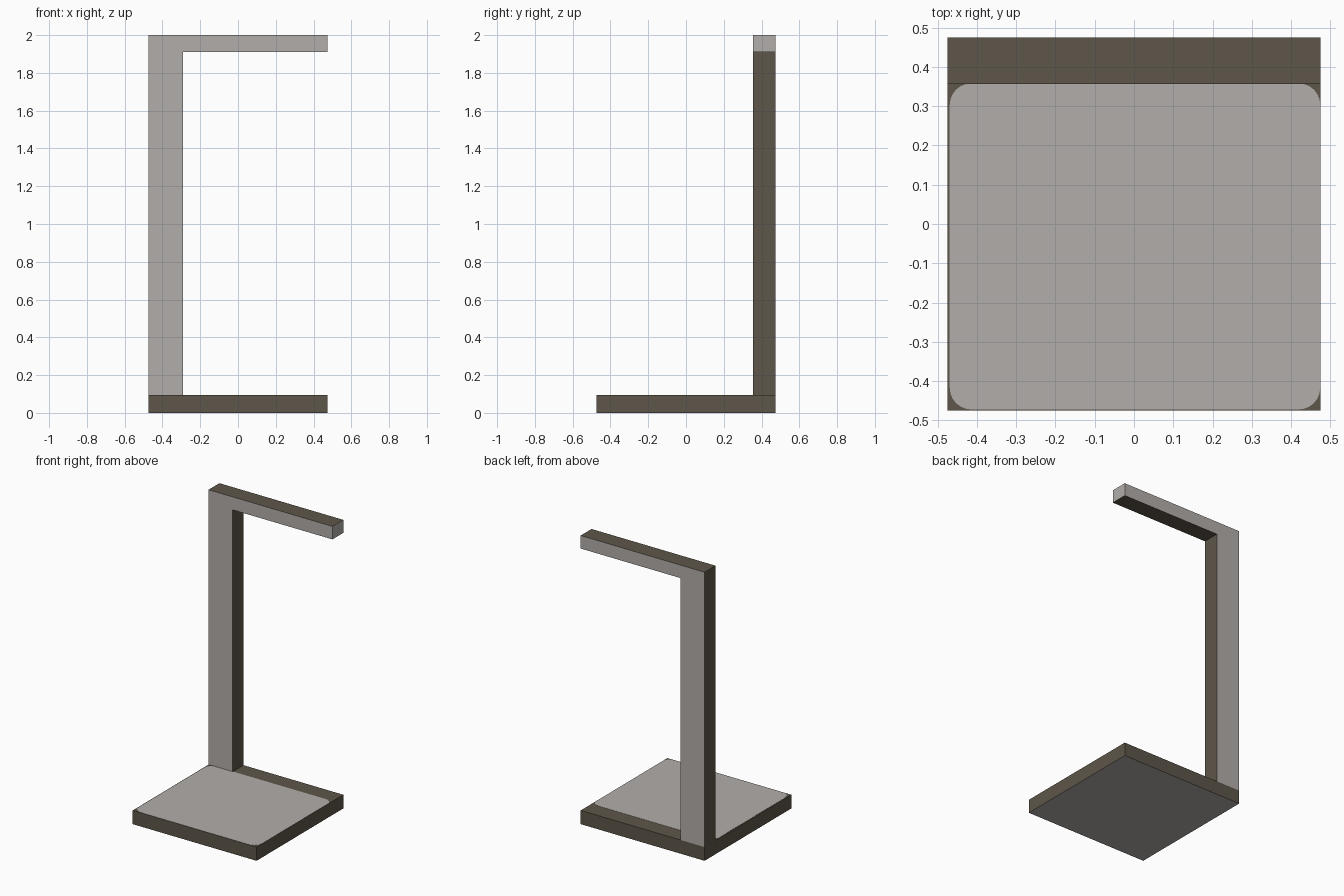
import bpy, bmesh, math

if "Cube" in bpy.data.objects:
    bpy.data.objects.remove(bpy.data.objects["Cube"])

H = 0.475          # half width of the base
BASE_Z = 0.095     # top of the base slab
BACK_Y = 0.356     # front face of the post and arm


def material(name, rgb):
    m = bpy.data.materials.new(name)
    m.diffuse_color = (*rgb, 1.0)
    m.use_nodes = True
    m.node_tree.nodes["Principled BSDF"].inputs["Base Color"].default_value = m.diffuse_color
    return m


BROWN = material("dark brown", (0.110, 0.093, 0.067))
GREY = material("light warm grey", (0.445, 0.420, 0.400))


def extrude(name, points, vec, grey_rule):
    """Extrude a closed outline along vec; grey_rule picks grey faces by normal."""
    bm = bmesh.new()
    face = bm.faces.new([bm.verts.new(p) for p in points])
    new = bmesh.ops.extrude_face_region(bm, geom=[face])["geom"]
    bmesh.ops.translate(bm, vec=vec,
                        verts=[g for g in new if isinstance(g, bmesh.types.BMVert)])
    bmesh.ops.recalc_face_normals(bm, faces=bm.faces)
    bm.normal_update()
    for f in bm.faces:
        f.material_index = 1 if grey_rule(f) else 0
    me = bpy.data.meshes.new(name)
    bm.to_mesh(me)
    bm.free()
    me.materials.append(BROWN)
    me.materials.append(GREY)
    ob = bpy.data.objects.new(name, me)
    bpy.context.collection.objects.link(ob)
    return ob


# base slab: brown rim, grey underside
extrude("base", [(-H, -H, 0), (H, -H, 0), (H, H, 0), (-H, H, 0)],
        (0, 0, BASE_Z), lambda f: f.normal.z < -0.5)

# grey rounded panel on top of the base
x0, x1, y0, y1, r = -H + 0.006, H - 0.001, -H + 0.003, BACK_Y + 0.002, 0.055
panel = []
for cx, cy, a0 in ((x1 - r, y1 - r, 0), (x0 + r, y1 - r, 90),
                   (x0 + r, y0 + r, 180), (x1 - r, y0 + r, 270)):
    for i in range(7):
        a = math.radians(a0 + 15 * i)
        panel.append((cx + r * math.cos(a), cy + r * math.sin(a), BASE_Z - 0.001))
extrude("base_panel", panel, (0, 0, 0.002), lambda f: True)

# post and arm in one bent piece: grey front, back and arm tip
profile = [(-H, BASE_Z), (-0.29, BASE_Z), (-0.29, 1.91), (H, 1.91), (H, 2.0), (-H, 2.0)]
extrude("post_and_arm", [(x, BACK_Y, z) for x, z in profile], (0, H - BACK_Y, 0),
        lambda f: abs(f.normal.y) > 0.5
        or (f.normal.x > 0.5 and f.calc_center_median().x > 0.4))
